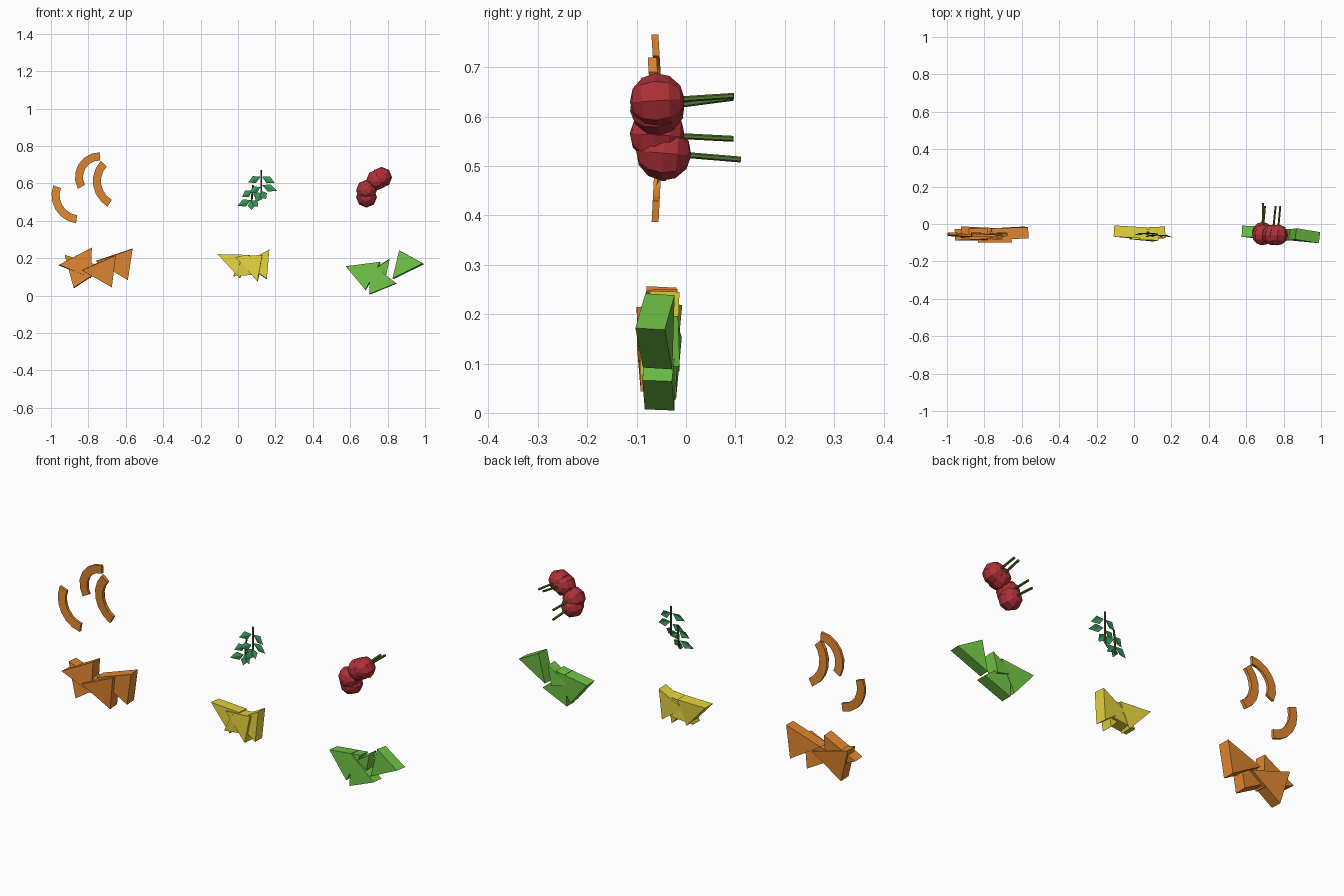
import bpy, bmesh, math
from mathutils import Vector

if "Cube" in bpy.data.objects:
    bpy.data.objects.remove(bpy.data.objects["Cube"])


def material(name, rgb):
    m = bpy.data.materials.new(name)
    m.diffuse_color = (*rgb, 1)
    m.use_nodes = True
    m.node_tree.nodes["Principled BSDF"].inputs["Base Color"].default_value = m.diffuse_color
    return m


ORANGE = material("orange", (.75, .24, .03))
YELLOW = material("yellow", (.78, .65, .05))
GREEN = material("green", (.16, .55, .06))
RED = material("red", (.42, .03, .04))
LEAF = material("leaf", (.04, .29, .10))
STALK = material("stalk", (.08, .18, .03))
TWIG = material("twig", (.12, .10, .04))


def finish(name, bm, mat):
    bmesh.ops.recalc_face_normals(bm, faces=bm.faces[:])
    me = bpy.data.meshes.new(name)
    bm.to_mesh(me)
    bm.free()
    ob = bpy.data.objects.new(name, me)
    bpy.context.collection.objects.link(ob)
    me.materials.append(mat)
    return ob


def wedge(name, mat, pts, y, yaw, pitch, thick=.06):
    """Triangular chunk; y is its mid plane, yaw and pitch are its slopes."""
    bm = bmesh.new()
    cx = sum(p[0] for p in pts) / 3
    cz = sum(p[1] for p in pts) / 3
    n = Vector((-yaw, 1, -pitch)).normalized() * thick / 2
    mid = [Vector((x, y + yaw * (x - cx) + pitch * (z - cz), z)) for x, z in pts]
    a = [bm.verts.new(p - n) for p in mid]
    b = [bm.verts.new(p + n) for p in mid]
    bm.faces.new(a)
    bm.faces.new(b[::-1])
    for i in range(3):
        j = (i + 1) % 3
        bm.faces.new((a[i], b[i], b[j], a[j]))
    finish(name, bm, mat)


def peel(name, cx, cz, r, start, end, y, pitch, width=.043, thick=.014, n=6):
    """Thin curved strip with a rectangular section."""
    bm = bmesh.new()
    rings = []
    for i in range(n + 1):
        t = math.radians(start + (end - start) * i / n)
        ring = []
        for rad, dy in ((r, -1), (r - width, -1), (r - width, 1), (r, 1)):
            dz = rad * math.sin(t)
            ring.append(bm.verts.new((cx + rad * math.cos(t),
                                      y + dy * thick / 2 + pitch * dz, cz + dz)))
        rings.append(ring)
    for a, b in zip(rings, rings[1:]):
        for k in range(4):
            bm.faces.new((a[k], a[(k + 1) % 4], b[(k + 1) % 4], b[k]))
    bm.faces.new(rings[0])
    bm.faces.new(rings[-1])
    finish(name, bm, ORANGE)


def rod(name, mat, a, b, r, sides=6):
    a, b = Vector(a), Vector(b)
    bm = bmesh.new()
    bmesh.ops.create_cone(bm, cap_ends=True, segments=sides, radius1=r, radius2=r,
                          depth=(b - a).length)
    ob = finish(name, bm, mat)
    ob.rotation_euler = (b - a).to_track_quat('Z', 'Y').to_euler()
    ob.location = (a + b) / 2


def leaf(name, base, tip, y, width=.042):
    """Flat diamond with a slight fold along the middle."""
    b, t = Vector((base[0], y, base[1])), Vector((tip[0], y - .012, tip[1]))
    d = (t - b).normalized()
    side = Vector((-d.z, 0, d.x)) * width / 2
    mid = b.lerp(t, .5) + Vector((0, .006, 0))
    bm = bmesh.new()
    v = [bm.verts.new(p) for p in (b, mid + side, t, mid - side)]
    bm.faces.new((v[0], v[1], v[2]))
    bm.faces.new((v[0], v[2], v[3]))
    finish(name, bm, LEAF)


# chopped chunks: corners in the front view, mid plane, slopes
chunks = {
    "orange_chunk": (ORANGE, [
        ([(-.958, .163), (-.782, .255), (-.787, .093)], -.055, .02, .05),
        ([(-.926, .216), (-.713, .150), (-.878, .040)], -.050, -.03, .06),
        ([(-.835, .136), (-.654, .216), (-.675, .045)], -.067, .02, -.05),
        ([(-.565, .250), (-.760, .184), (-.590, .083)], -.048, .04, -.03)]),
    "yellow_chunk": (YELLOW, [
        ([(-.107, .220), (.062, .216), (.009, .093)], -.045, -.06, .04),
        ([(.025, .205), (-.024, .104), (.105, .115)], -.052, .03, -.05),
        ([(-.013, .205), (.131, .216), (.105, .075)], -.058, -.04, .05),
        ([(.167, .246), (.035, .174), (.153, .088)], -.047, .03, .03)]),
    "green_chunk": (GREEN, [
        ([(.577, .155), (.762, .179), (.682, .029)], -.045, -.05, .05),
        ([(.810, .195), (.692, .120), (.788, .093)], -.045, .03, -.04),
        ([(.703, .006), (.847, .065), (.708, .174)], -.053, -.05, .04),
        ([(.865, .240), (.992, .170), (.830, .090)], -.061, -.125, .06)]),
}
for name, (mat, items) in chunks.items():
    for i, (pts, y, yaw, pitch) in enumerate(items):
        wedge(f"{name}_{i}", mat, pts, y, yaw, pitch)

# curled peels
peel("peel_left", -.845, .537, .152, 160, 262, -.055, .05)
peel("peel_top", -.739, .633, .133, 90, 208, -.055, -.06)
peel("peel_right", -.618, .612, .158, 137, 240, -.062, -.06, thick=.018)

# berries with stalks pointing backwards
berries = [
    ((.742, -.058, .618), (.757, .095, .638)),
    ((.768, -.058, .632), (.782, .097, .642)),
    ((.687, -.058, .563), (.700, .096, .555)),
    ((.687, -.045, .526), (.690, .111, .513)),
]
for i, (c, end) in enumerate(berries):
    bm = bmesh.new()
    bmesh.ops.create_uvsphere(bm, u_segments=8, v_segments=6, radius=.056)
    ob = finish(f"berry_{i}", bm, RED)
    ob.rotation_euler = (Vector(end) - Vector(c)).to_track_quat('Z', 'Y').to_euler()
    ob.location = c
    rod(f"berry_stalk_{i}", STALK, c, end, .006)

# leafy sprigs
sprigs = [
    ((.124, .672), (.124, .520), -.055,
     [((.120, .635), (.055, .605)), ((.128, .635), (.195, .603)),
      ((.120, .580), (.062, .550)), ((.128, .590), (.208, .560)),
      ((.120, .545), (.095, .500)), ((.124, .560), (.150, .515))]),
    ((.080, .590), (.070, .470), -.045,
     [((.075, .560), (.022, .528)), ((.078, .545), (.135, .520)),
      ((.070, .510), (-.003, .480)), ((.072, .510), (.108, .475)),
      ((.070, .505), (.073, .458))]),
]
for i, (a, b, y, leaves) in enumerate(sprigs):
    rod(f"sprig_stem_{i}", TWIG, (a[0], y, a[1]), (b[0], y, b[1]), .005)
    for j, (base, tip) in enumerate(leaves):
        leaf(f"sprig_leaf_{i}_{j}", base, tip, y - .004)
